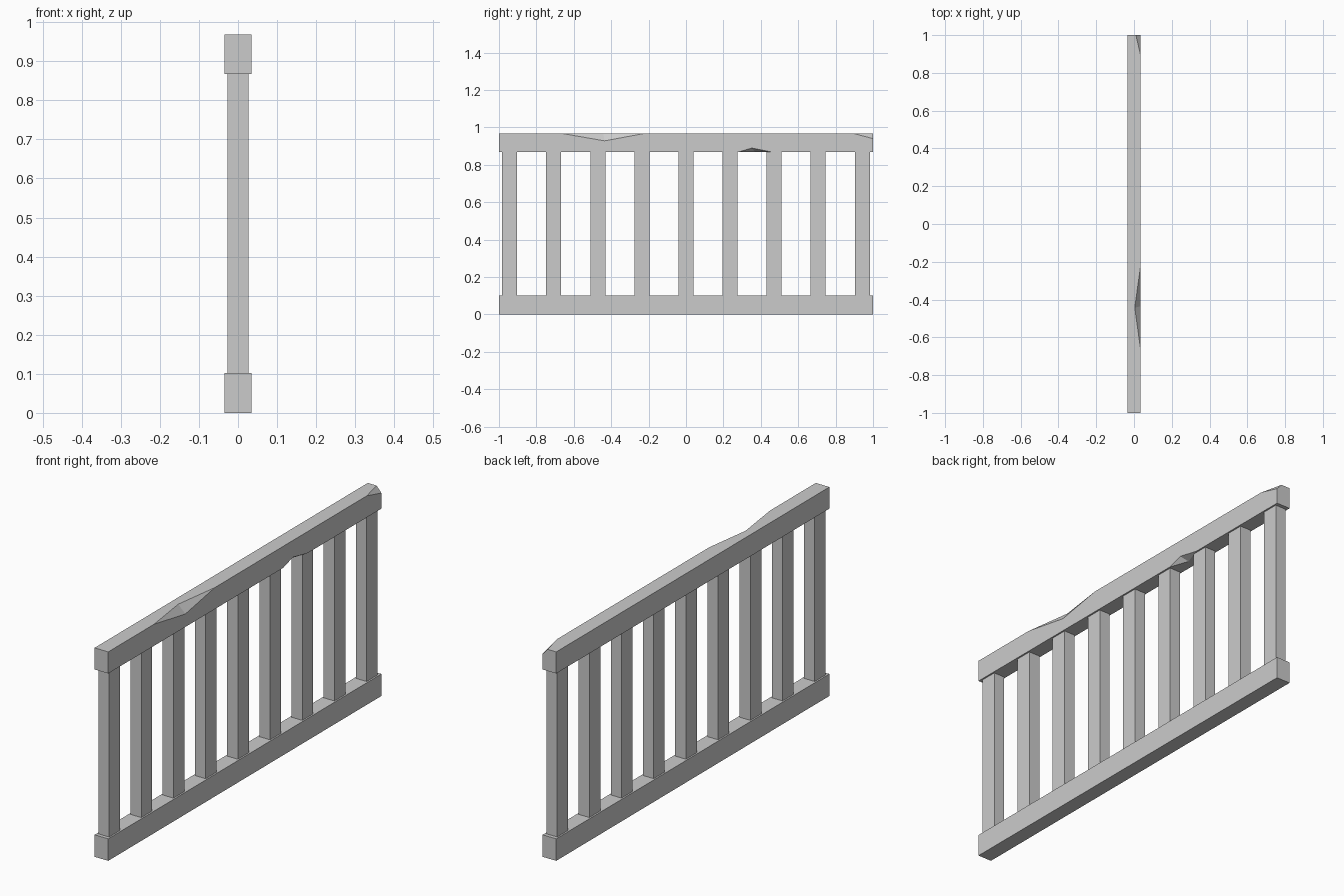
import bpy, bmesh
from mathutils import Vector as V

if "Cube" in bpy.data.objects:
    bpy.data.objects.remove(bpy.data.objects["Cube"])


def box(name, size, centre):
    bpy.ops.mesh.primitive_cube_add(size=1, location=centre)
    ob = bpy.context.object
    ob.name = name
    ob.scale = size
    bpy.ops.object.transform_apply(location=True, rotation=False, scale=True)
    return ob


def cut_hull(target, points):
    # subtract the convex hull of a few points, then drop the cutter
    bm = bmesh.new()
    for p in points:
        bm.verts.new(p)
    bmesh.ops.convex_hull(bm, input=bm.verts)
    bmesh.ops.recalc_face_normals(bm, faces=bm.faces)
    me = bpy.data.meshes.new("chip_cutter")
    bm.to_mesh(me)
    bm.free()
    cutter = bpy.data.objects.new("chip_cutter", me)
    cutter.hide_render = True
    bpy.context.collection.objects.link(cutter)
    mod = target.modifiers.new("chip", 'BOOLEAN')
    mod.operation = 'DIFFERENCE'
    mod.solver = 'EXACT'
    mod.object = cutter
    bpy.context.view_layer.objects.active = target
    bpy.ops.object.modifier_apply(modifier=mod.name)
    bpy.data.objects.remove(cutter)


def edge_chip(target, a, b, t, s):
    # a, b lie on the rail's edge; t, s are the deepest points on its two faces
    a, b, t, s = V(a), V(b), V(t), V(s)
    m = (t + s) / 2
    cut_hull(target, [a + (a - m) * .5, b + (b - m) * .5,
                      t + (t - s) * .5, s + (s - t) * .5])


def corner_chip(target, corner, pts):
    pts = [V(p) for p in pts]
    c = sum(pts, V()) / 3
    cut_hull(target, [c + (p - c) * 2 for p in pts + [V(corner)]])


# rails
box("bottom_rail", (.07, 2, .102), (0, 0, .051))
top = box("top_rail", (.07, 2, .1), (0, 0, .918))

# worn chips in the top rail
X, LO, HI = .035, .868, .968
edge_chip(top, (X, -.665, HI), (X, -.22, HI), (.004, -.443, HI), (X, -.435, .928))
edge_chip(top, (X, .28, LO), (X, .46, LO), (.004, .37, LO), (X, .352, .89))
corner_chip(top, (X, 1, HI), [(X, .893, HI), (.01, 1, HI), (X, 1, .94)])

# balusters
for i in range(9):
    box(f"baluster_{i + 1}", (.055, .08, .766), (0, -.943 + i * .2357, .485))
